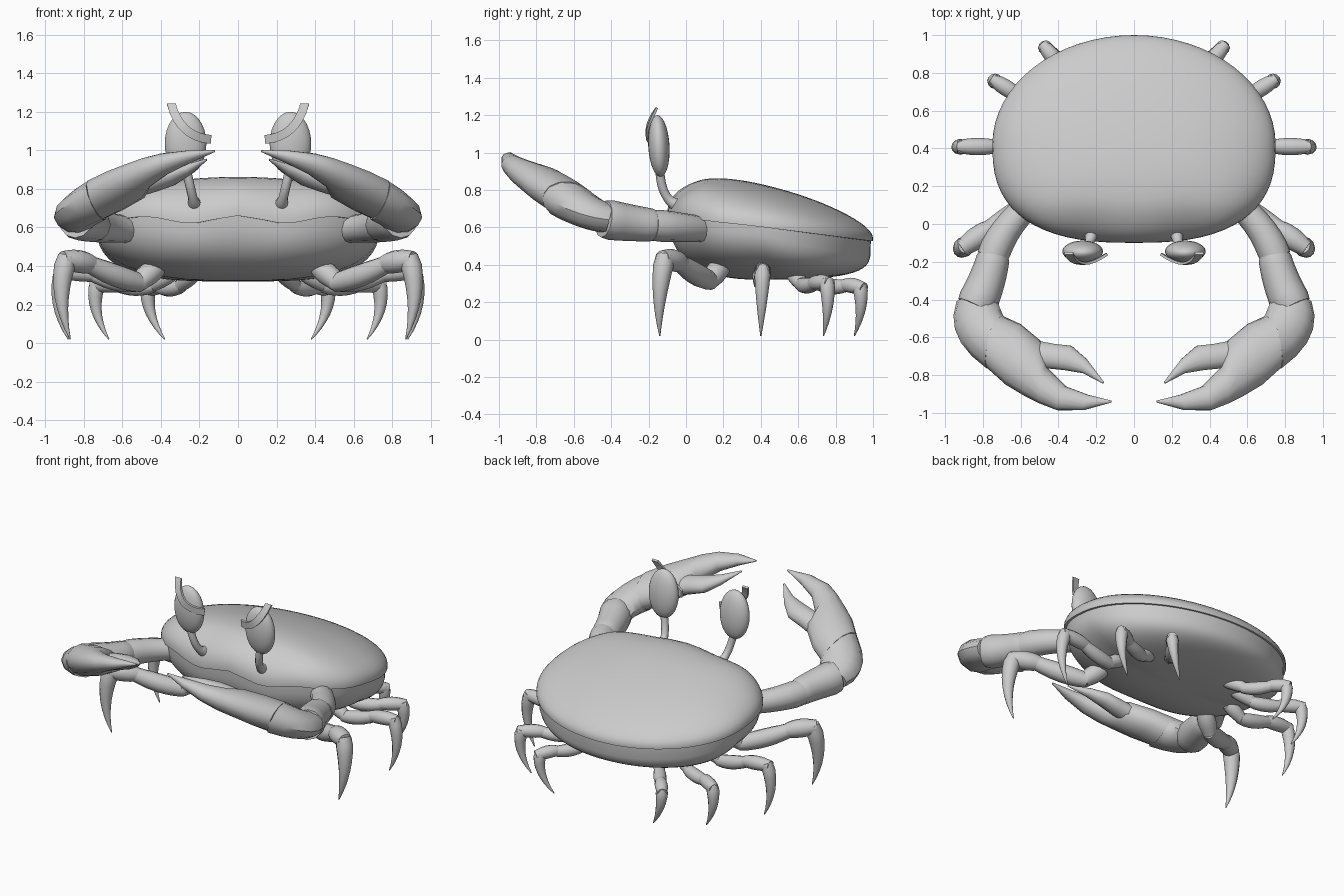
import bpy, bmesh, math
from mathutils import Vector as V

if "Cube" in bpy.data.objects:
    bpy.data.objects.remove(bpy.data.objects["Cube"])

PI = math.pi


def finish(name, bm, mirror=True, angle=40):
    bmesh.ops.recalc_face_normals(bm, faces=bm.faces)
    me = bpy.data.meshes.new(name)
    bm.to_mesh(me)
    bm.free()
    ob = bpy.data.objects.new(name, me)
    bpy.context.collection.objects.link(ob)
    if mirror:
        ob.modifiers.new("Mirror", 'MIRROR')
    bpy.ops.object.select_all(action='DESELECT')
    ob.select_set(True)
    bpy.context.view_layer.objects.active = ob
    bpy.ops.object.shade_smooth_by_angle(angle=math.radians(angle))


def bezier(a, b, c, t):
    return V(a) * (1 - t) ** 2 + V(b) * 2 * t * (1 - t) + V(c) * t * t


def loft(name, sections, n=12, phase=0.0):
    """Skin oval sections (centre, half width vector, half thickness) and cap the ends."""
    bm = bmesh.new()
    rings = []
    for i, (c, u, h) in enumerate(sections):
        t = sections[min(i + 1, len(sections) - 1)][0] - sections[max(i - 1, 0)][0]
        v = u.cross(t).normalized() * h
        rings.append([bm.verts.new(c + u * math.cos(q) + v * math.sin(q))
                      for q in (2 * PI * k / n + phase for k in range(n))])
    for a, b in zip(rings, rings[1:]):
        for i in range(n):
            bm.faces.new((a[i], a[(i + 1) % n], b[(i + 1) % n], b[i]))
    bm.faces.new(rings[0])
    bm.faces.new(rings[-1])
    finish(name, bm)


def limb(name, a, mid, b, radius, ref=(0, 0, 1), steps=8):
    """Round limb along a curve; radius is a function of t."""
    secs = []
    for k in range(steps + 1):
        t = k / steps
        tan = bezier(a, mid, b, min(t + .01, 1)) - bezier(a, mid, b, max(t - .01, 0))
        r = radius(t)
        secs.append((bezier(a, mid, b, t), tan.cross(V(ref)).normalized() * r, r))
    loft(name, secs)


def between(pairs, thick):
    """Sections spanning pairs of edge points."""
    m = len(pairs) - 1
    return [((a + b) / 2, (b - a) / 2, thick(i / m)) for i, (a, b) in enumerate(pairs)]


# Body shells
CY = 0.42


def outline(a):
    c, s = math.cos(a), math.sin(a)
    e = 2 / 2.6 if s < 0 else 1.0
    return (0.75 * math.copysign(abs(c) ** e, c),
            (0.58 if s > 0 else 0.52) * math.copysign(abs(s) ** e, s))


def rim(x, y, r, oy):
    wave = 0.02 * max(0, -oy / 0.52) ** 2 * math.cos(4 * PI * x) * r ** 4
    return 0.655 - 0.115 * max(0, y - 0.1) / 0.9 + wave


def top_z(x, y, r, oy):
    return rim(x, y, r, oy) + (0.259 - 0.11 * y) * math.sqrt(max(0, 1 - r ** 2.2))


def low_z(x, y, r, oy):
    n = 2.5 + 2.2 * max(0, oy / 0.58)
    z = rim(x, y, r, oy) - 0.012
    return z - (z - 0.32 - 0.05 * max(0, y - 0.6)) * max(0, 1 - r ** n) ** (1 / n)


def shell(name, zf, scale, lip):
    bm = bmesh.new()
    n, m = 64, 16
    steps = [(math.sin(PI / 2 * j / m), 1, 0) for j in range(1, m + 1)]
    steps += [(1, 1, -lip), (1, 0.94, -lip)] if lip else []
    rings = []
    for r, k, dz in steps:
        ring = []
        for i in range(n):
            ox, oy = outline(2 * PI * i / n)
            x, y = ox * r * scale, CY + oy * r * scale
            ring.append(bm.verts.new((x * k, CY + (y - CY) * k, zf(x, y, r, oy) + dz)))
        rings.append(ring)
    mid = bm.verts.new((0, CY, zf(0, CY, 0, 0)))
    for i in range(n):
        bm.faces.new((mid, rings[0][i], rings[0][(i + 1) % n]))
        for a, b in zip(rings, rings[1:]):
            bm.faces.new((a[i], b[i], b[(i + 1) % n], a[(i + 1) % n]))
    finish(name, bm, mirror=False, angle=50)


shell("upper_shell", top_z, 1.0, 0.014)
shell("lower_shell", low_z, 0.98, 0)

# Claw arms
limb("claw_upper_arm", (.48, .16, .58), (.68, .02, .6), (.75, -.175, .61),
     lambda t: .063 + .025 * t - (.006 if t == 1 else 0))
limb("claw_forearm", (.74, -.15, .61), (.765, -.29, .62), (.84, -.44, .645),
     lambda t: .085 + .025 * t - (.01 if t in (0, 1) else 0))
limbs = [(bezier((.94, -.41, .64), (1.01, -.6, .66), (.78, -.765, .77), k / 5),
          bezier((.72, -.41, .65), (.71, -.45, .68), (.69, -.49, .71), k / 5)) for k in range(6)]
loft("claw_wrist", between(limbs, lambda t: .078 + .028 * t))


# Claws lie in a tilted plane; outlines give outer and inner edges
def plane(x, y):
    return V((x, y, .74 - .23 * (x - .75) - .35 * (y + .62)))


def pincer(name, edges, thick):
    loft(name, between([(plane(a, b), plane(c, d)) for a, b, c, d in edges], thick), n=14)


pincer("claw_palm_and_finger",
       [(.78, -.76, .71, -.48), (.68, -.85, .6, -.53), (.58, -.91, .48, -.63),
        (.5, -.95, .46, -.76), (.41, -.985, .36, -.86), (.27, -.985, .24, -.905),
        (.12, -.945, .12, -.935)], lambda t: .005 + .098 * (1 - t ** 1.8))
pincer("claw_moving_finger",
       [(.54, -.76, .5, -.62), (.45, -.765, .42, -.635), (.36, -.775, .33, -.645),
        (.27, -.79, .25, -.715), (.165, -.845, .16, -.835)],
       lambda t: .005 + .052 * (1 - t ** 2.2))

# Walking legs: hip, second joint, knee start, knee end, foot tip, thickness
LEGS = {
    "front": ((.42, .19, .39), (.51, .13, .315), (.77, -.03, .41), (.9, -.12, .43), (.87, -.14, .02), .056),
    "second": ((.44, .4, .36), (.54, .4, .305), (.75, .41, .355), (.92, .41, .37), (.88, .4, .02), .043),
    "third": ((.35, .57, .35), (.45, .615, .297), (.62, .685, .3), (.74, .76, .3), (.67, .735, .02), .041),
    "rear": ((.23, .63, .35), (.3, .72, .295), (.405, .855, .29), (.475, .94, .275), (.38, .9, .02), .039),
}
for leg, (hip, joint, knee, ankle, tip, w) in LEGS.items():
    pts = [V(p) for p in (hip, joint, knee, ankle)]
    for part, a, b in zip(("coxa", "thigh", "knee"), pts, pts[1:]):
        ext = (b - a).normalized() * .015
        bulge = V((0, 0, -.02 if part == "thigh" else .01))
        limb(f"{leg}_leg_{part}", a - ext, (a + b) / 2 + bulge, b + ext,
             lambda t: w * (.82 + .24 * math.sin(PI * min(t * 1.1, 1)) ** .7), steps=6)
    out = V((pts[3] - pts[2]).xy.to_3d()).normalized()
    start, end = pts[3] + V((0, 0, .02)) - out * .015, V(tip)
    limb(f"{leg}_leg_foot", start, start.lerp(end, .5) + out * .05 + V((.03, 0, 0)), end,
         lambda t: .003 + w * .97 * (1 - t ** 1.4) * (.8 if t == 0 else 1), ref=(0, 1, 0))

# Eye stalks with base collars, eyes and brows
limb("eye_stalk", (.225, -.05, .72), (.235, -.13, .75), (.268, -.14, .9),
     lambda t: .024 + .012 * max(0, 1 - t * 3), ref=(1, 0, 0))
bm = bmesh.new()
bmesh.ops.create_uvsphere(bm, u_segments=24, v_segments=14, radius=1)
for v in bm.verts:
    x, y, z = v.co
    v.co = (.272 + .108 * x, -.145 + .057 * y - .008 * z, 1.035 + .165 * z)
finish("eye", bm)


def brow(t):
    return bezier((.346, -.155, 1.24), (.3, -.26, 1.07), (.143, -.16, 1.057), t)


secs = []
for k in range(9):
    d = brow(min(k / 8 + .05, 1)) - brow(max(k / 8 - .05, 0))
    side = V((-d.z, 0, d.x)).normalized() if k else V((1, 0, 0))
    secs.append((brow(k / 8), side * .032, .01))
loft("eye_brow", secs, n=4, phase=PI / 4)
